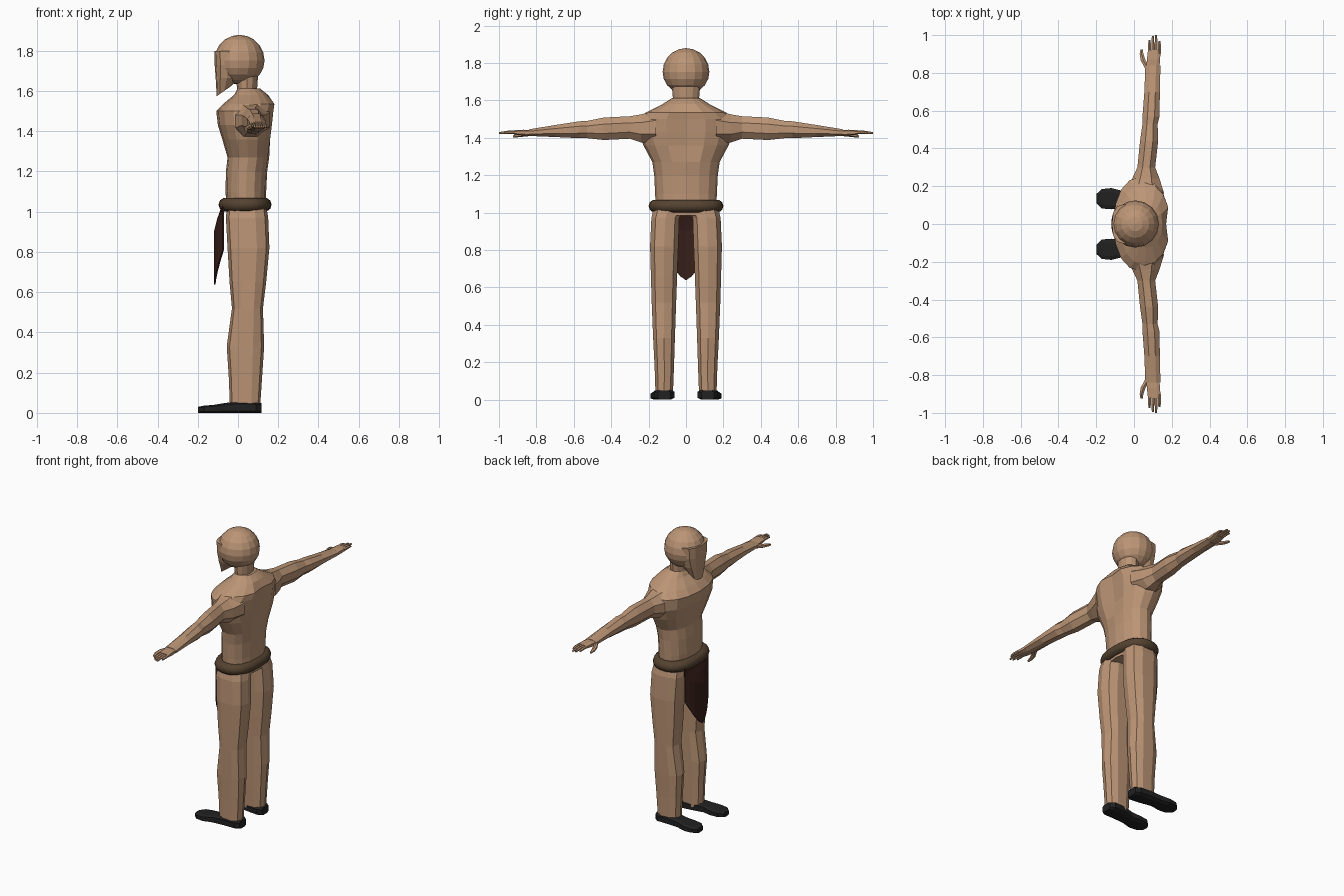
import bpy, bmesh, math


def material(name, rgb):
    m = bpy.data.materials.new(name)
    m.diffuse_color = (*rgb, 1)
    return m


SKIN = material("skin", (0.50, 0.30, 0.18))
LEATHER = material("leather", (0.09, 0.055, 0.03))
CLOTH = material("cloth", (0.04, 0.014, 0.010))
SHOE = material("shoe", (0.015, 0.015, 0.015))


def finish(name, bm, mat):
    bmesh.ops.recalc_face_normals(bm, faces=bm.faces)
    me = bpy.data.meshes.new(name)
    bm.to_mesh(me)
    bm.free()
    me.materials.append(mat)
    ob = bpy.data.objects.new(name, me)
    bpy.context.collection.objects.link(ob)
    return ob


def loft(name, axis, sections, n, mat, side=1, p=2.0, edit=None):
    """Skin rounded sections (t, u0, u1, v0, v1) stacked along an axis."""
    bm = bmesh.new()
    place = {"z": lambda t, u, v: (u, side * v, t),
             "y": lambda t, u, v: (u, side * t, v),
             "x": lambda t, u, v: (t, side * u, v)}[axis]
    phase = 0.5 if n <= 8 else 0.0
    power = lambda c: math.copysign(abs(c) ** (2 / p), c) if abs(c) > 1e-6 else 0
    unit = [(power(math.cos(a)), power(math.sin(a)))
            for a in (2 * math.pi * (i + phase) / n for i in range(n))]
    m = max(c for c, s in unit)
    rings = []
    for t, u0, u1, v0, v1 in sections:
        rings.append([bm.verts.new(place(t, (u0 + u1) / 2 + c / m * (u1 - u0) / 2,
                                         (v0 + v1) / 2 + s / m * (v1 - v0) / 2))
                      for c, s in unit])
    for a, b in zip(rings, rings[1:]):
        for i in range(n):
            j = (i + 1) % n
            bm.faces.new((a[i], a[j], b[j], b[i]))
    bm.faces.new(rings[0])
    bm.faces.new(rings[-1])
    if edit:
        for v in bm.verts:
            edit(v.co)
    return finish(name, bm, mat)


def sym(rows):
    return [(z, x0, x1, -w, w) for z, x0, x1, w in rows]


# Torso with a shallow spine groove
def spine(co):
    if abs(co.y) < 0.01 and co.x > 0.12 and 1.35 < co.z < 1.56:
        co.x -= 0.02


loft("torso", "z", sym([
    (0.985, -0.055, 0.14, 0.16), (1.10, -0.062, 0.14, 0.165),
    (1.20, -0.06, 0.145, 0.17), (1.27, -0.052, 0.155, 0.18),
    (1.36, -0.078, 0.168, 0.228), (1.43, -0.10, 0.178, 0.25),
    (1.50, -0.108, 0.186, 0.25), (1.535, -0.075, 0.19, 0.215),
    (1.58, -0.02, 0.15, 0.125), (1.612, 0.0, 0.11, 0.075)]),
    16, SKIN, p=2.2, edit=spine)

# Neck
loft("neck", "z", sym([(1.55, -0.02, 0.11, 0.085), (1.61, -0.005, 0.095, 0.07),
                       (1.68, -0.01, 0.10, 0.075)]), 12, SKIN)

# Head: faceted ball
bm = bmesh.new()
bmesh.ops.create_uvsphere(bm, u_segments=16, v_segments=10, radius=0.125)
for v in bm.verts:
    v.co.z *= 1.02 if v.co.z > 0 else 0.96
    v.co.x += 0.007
    v.co.z += 1.752
finish("head", bm, SKIN)


# Long wedge-shaped face, its underside rising towards the neck
def chin(co):
    if co.z < 1.66:
        co.z += max(0, co.x + 0.105) * 0.7


loft("face", "z", sym([(1.80, -0.117, 0.02, 0.105), (1.73, -0.116, 0.02, 0.10),
                       (1.665, -0.111, 0.0, 0.08), (1.575, -0.106, -0.03, 0.045)]),
     12, SKIN, p=2.6, edit=chin)

for s, label in ((1, "right"), (-1, "left")):
    # Arm: shoulder, upper arm, elbow, forearm, wrist
    loft(f"{label}_arm", "y", [
        (0.16, -0.05, 0.16, 1.37, 1.545), (0.24, -0.01, 0.135, 1.375, 1.525),
        (0.30, 0.018, 0.112, 1.395, 1.515), (0.44, 0.032, 0.128, 1.388, 1.508),
        (0.53, 0.045, 0.125, 1.398, 1.49), (0.57, 0.045, 0.135, 1.398, 1.488),
        (0.70, 0.055, 0.137, 1.404, 1.468), (0.84, 0.06, 0.14, 1.41, 1.445)],
        8, SKIN, s)
    # Hand: palm, four fingers, thumb
    loft(f"{label}_palm", "y", [
        (0.82, 0.066, 0.134, 1.412, 1.442), (0.87, 0.068, 0.138, 1.412, 1.443),
        (0.92, 0.074, 0.141, 1.418, 1.44)], 8, SKIN, s, 3)
    for i, tip in enumerate((0.975, 0.995, 1.0, 0.97)):
        x = 0.082 + 0.0175 * i
        loft(f"{label}_finger_{i + 1}", "y", [
            (0.90, x - 0.008, x + 0.008, 1.42, 1.438),
            (0.95, x - 0.008, x + 0.008, 1.422, 1.437),
            (tip, x - 0.005, x + 0.005, 1.42, 1.43)], 6, SKIN, s)
    loft(f"{label}_thumb", "y", [
        (0.825, 0.058, 0.09, 1.412, 1.435), (0.865, 0.036, 0.062, 1.408, 1.43),
        (0.90, 0.03, 0.05, 1.404, 1.422), (0.925, 0.034, 0.046, 1.402, 1.412)],
        6, SKIN, s)
    # Leg
    loft(f"{label}_leg", "z", [
        (1.03, -0.055, 0.14, 0.005, 0.175), (0.97, -0.06, 0.15, 0.033, 0.188),
        (0.82, -0.052, 0.156, 0.038, 0.195), (0.65, -0.042, 0.14, 0.045, 0.19),
        (0.52, -0.03, 0.124, 0.05, 0.186), (0.33, -0.056, 0.13, 0.057, 0.178),
        (0.18, -0.046, 0.12, 0.062, 0.17), (0.03, -0.04, 0.11, 0.068, 0.165)],
        10, SKIN, s, 2.6)
    # Shoe
    loft(f"{label}_shoe", "x", [
        (-0.198, 0.108, 0.16, 0, 0.03), (-0.17, 0.082, 0.185, 0, 0.036),
        (-0.12, 0.078, 0.19, 0, 0.04), (-0.06, 0.086, 0.175, 0, 0.05),
        (0.02, 0.068, 0.172, 0, 0.055), (0.09, 0.062, 0.17, 0, 0.052),
        (0.116, 0.082, 0.15, 0, 0.048)], 8, SHOE, s, 4)

# Belt: round tube on an oval path
cu = bpy.data.curves.new("belt", "CURVE")
cu.dimensions = "3D"
cu.bevel_depth = 0.035
cu.bevel_resolution = 3
sp = cu.splines.new("POLY")
sp.points.add(31)
for i, pt in enumerate(sp.points):
    a = 2 * math.pi * i / 32
    c, d = math.cos(a), math.sin(a)
    pt.co = (0.035 + 0.097 * math.copysign(abs(c) ** 0.8, c),
             0.165 * math.copysign(abs(d) ** 0.8, d), 1.035, 1)
sp.use_cyclic_u = True
cu.materials.append(LEATHER)
bpy.context.collection.objects.link(bpy.data.objects.new("belt", cu))

# Loincloth: curved hanging tongue
bm = bmesh.new()
grid = []
for r in range(7):
    t = r / 6
    row = []
    for k in range(9):
        v = k / 4 - 1
        low = 0.638 + 0.17 * abs(v) ** 1.5
        x = -0.116 + 0.042 * v * v + 0.04 * max(0, 1 - 3.5 * t) * (1 - v * v)
        row.append(bm.verts.new((x, 0.12 * v, 1.03 + (low - 1.03) * t)))
    grid.append(row)
for a, b in zip(grid, grid[1:]):
    for k in range(8):
        bm.faces.new((a[k], a[k + 1], b[k + 1], b[k]))
cloth = finish("loincloth", bm, CLOTH)
mod = cloth.modifiers.new("thickness", "SOLIDIFY")
mod.thickness = 0.008
mod.offset = 0
